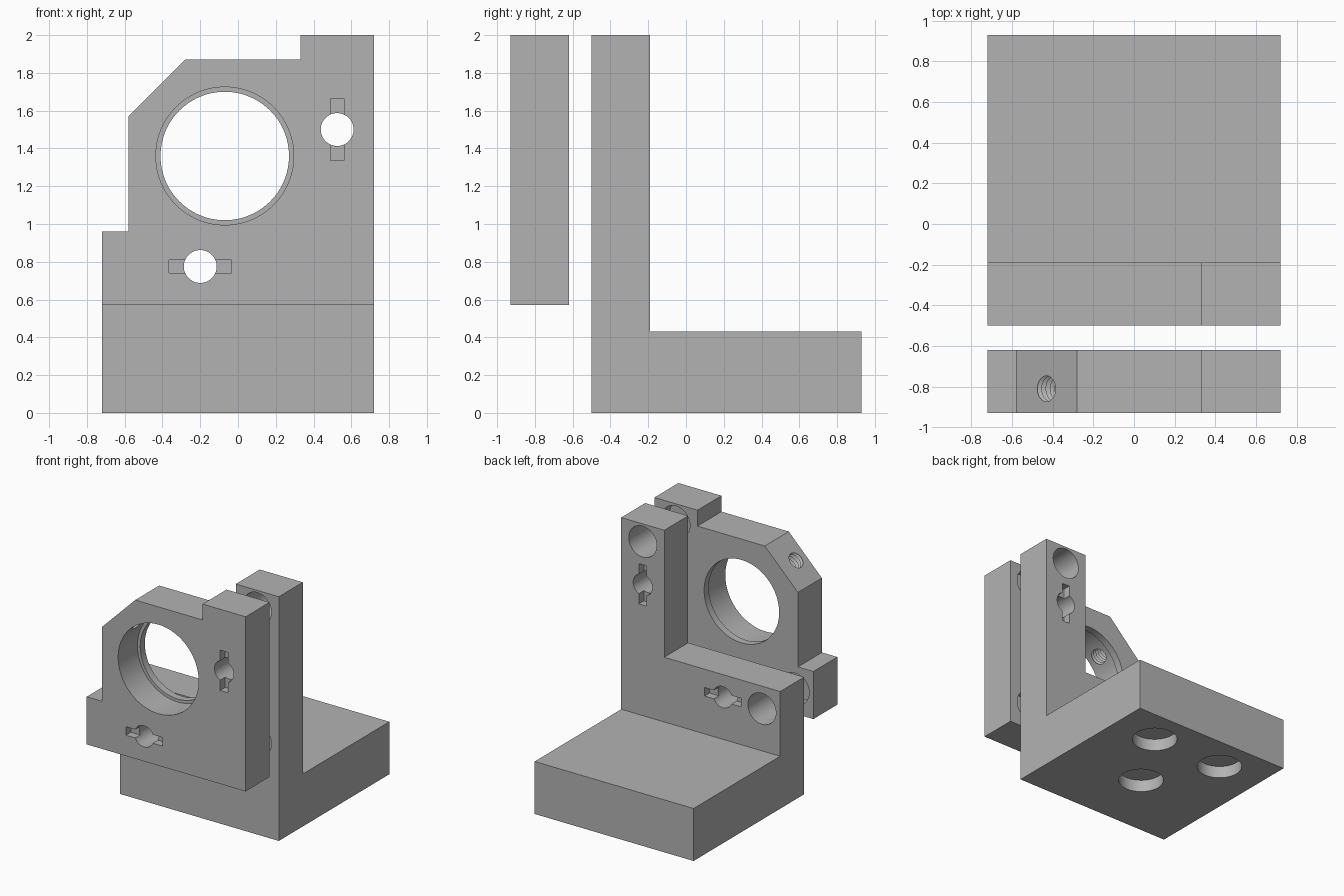
import bpy, bmesh
from math import cos, sin, tau
from mathutils import Vector

if "Cube" in bpy.data.objects:
    bpy.data.objects.remove(bpy.data.objects["Cube"])

grey = bpy.data.materials.new("machined_grey")
grey.use_nodes = True
COLOR = (0.45, 0.45, 0.45, 1)
grey.diffuse_color = COLOR
grey.node_tree.nodes["Principled BSDF"].inputs["Base Color"].default_value = COLOR


def make(name, bm):
    bmesh.ops.recalc_face_normals(bm, faces=bm.faces)
    mesh = bpy.data.meshes.new(name)
    bm.to_mesh(mesh)
    bm.free()
    mesh.materials.append(grey)
    obj = bpy.data.objects.new(name, mesh)
    bpy.context.collection.objects.link(obj)
    return obj


def extrude(name, outline, offset):
    """Solid from a flat outline swept along offset."""
    bm = bmesh.new()
    face = bm.faces.new([bm.verts.new(p) for p in outline])
    new = bmesh.ops.extrude_face_region(bm, geom=[face])["geom"]
    bmesh.ops.translate(bm, vec=offset, verts=[v for v in new if isinstance(v, bmesh.types.BMVert)])
    return make(name, bm)


def lathe(origin, axis, profile, segments=48):
    """Round cutter from (radius, height) pairs along an axis."""
    bm = bmesh.new()
    turn = Vector(axis).to_track_quat('Z', 'Y')
    rings = []
    for r, h in profile:
        rings.append([bm.verts.new(Vector(origin) + turn @ Vector(
            (r * cos(tau * i / segments), r * sin(tau * i / segments), h)))
            for i in range(segments)])
    for a, b in zip(rings, rings[1:]):
        for i in range(segments):
            j = (i + 1) % segments
            bm.faces.new((a[i], a[j], b[j], b[i]))
    bm.faces.new(rings[0])
    bm.faces.new(rings[-1])
    return make("cutter", bm)


def box(x, y, z, sx, sy, sz):
    bm = bmesh.new()
    bmesh.ops.create_cube(bm, size=1)
    for v in bm.verts:
        v.co = (x + v.co.x * sx, y + v.co.y * sy, z + v.co.z * sz)
    return make("cutter", bm)


def cut(obj, cutter):
    cutter.hide_render = True
    mod = obj.modifiers.new("cut", 'BOOLEAN')
    mod.operation, mod.solver, mod.object = 'DIFFERENCE', 'EXACT', cutter
    bpy.context.view_layer.objects.active = obj
    bpy.ops.object.modifier_apply(modifier=mod.name)
    bpy.data.objects.remove(cutter)


def hole_y(obj, x, z, r, y0, y1):
    cut(obj, lathe((x, 0, z), (0, 1, 0), [(r, y0), (r, y1)]))


# Plate depths and hole positions shared by both plates
FRONT, FRONT_BACK = -0.93, -0.62
REAR, REAR_BACK = -0.5, -0.19
LOW, RIGHT_X = 0.775, 0.525
SPRINGS = [(RIGHT_X, 1.5, True), (-0.2, LOW, False)]
SCREWS = [(RIGHT_X, 1.855), (-0.555, LOW)]
PIVOT = (RIGHT_X, LOW)

# Front plate
outline = [(-0.72, 0.57), (0.72, 0.57), (0.72, 2), (0.33, 2), (0.33, 1.87),
           (-0.28, 1.87), (-0.58, 1.57), (-0.58, 0.96), (-0.72, 0.96)]
front_plate = extrude("front_plate", [(x, FRONT, z) for x, z in outline],
                      (0, FRONT_BACK - FRONT, 0))

# Stepped bore with a retaining lip at the back
cut(front_plate, lathe((-0.07, 0, 1.36), (0, 1, 0),
                       [(0.365, -1), (0.365, -0.68), (0.34, -0.68), (0.34, -0.5)], 96))

# Threaded clamp hole through the sloped corner
thread = []
for i in range(9):
    h = 0.3 + i * 0.03
    thread += [(0.062, h), (0.08, h + 0.015)]
cut(front_plate, lathe((-0.07, -0.81, 1.36), (-1, 0, 1), thread, 32))

# Angle bracket: foot and upright, then the L-shaped window
side = [(REAR, 0), (0.93, 0), (0.93, 0.43), (REAR_BACK, 0.43), (REAR_BACK, 2), (REAR, 2)]
bracket = extrude("angle_bracket", [(-0.72, y, z) for y, z in side], (1.44, 0, 0))
cut(bracket, box(-0.335, -0.345, 1.56, 1.33, 0.6, 1.2))

# Spring holes with pin slots on the outer faces
for x, z, upright in SPRINGS:
    sx, sz = (0.07, 0.33) if upright else (0.33, 0.07)
    for plate, y in ((front_plate, FRONT), (bracket, REAR_BACK)):
        hole_y(plate, x, z, 0.087, y - 0.37, y + 0.37)
        cut(plate, box(x, y, z, sx, 0.13, sz))

# Adjuster holes through the bracket, matching seats in the front plate
for x, z in SCREWS:
    hole_y(bracket, x, z, 0.127, REAR - 0.05, REAR_BACK + 0.05)
    hole_y(front_plate, x, z, 0.127, FRONT_BACK - 0.1, FRONT_BACK + 0.05)

# Pivot seats facing each other
hole_y(front_plate, *PIVOT, 0.127, FRONT_BACK - 0.1, FRONT_BACK + 0.05)
hole_y(bracket, *PIVOT, 0.127, REAR - 0.05, REAR + 0.1)

# Three round recesses under the foot
for x, y in ((-0.325, 0.635), (0.325, 0.635), (0, 0.085)):
    cut(bracket, lathe((x, y, 0), (0, 0, 1), [(0.172, -0.1), (0.172, 0.1)]))

# Smooth bores, crisp edges
for obj in (front_plate, bracket):
    bpy.ops.object.select_all(action='DESELECT')
    obj.select_set(True)
    bpy.context.view_layer.objects.active = obj
    bpy.ops.object.shade_smooth_by_angle(angle=0.5)
